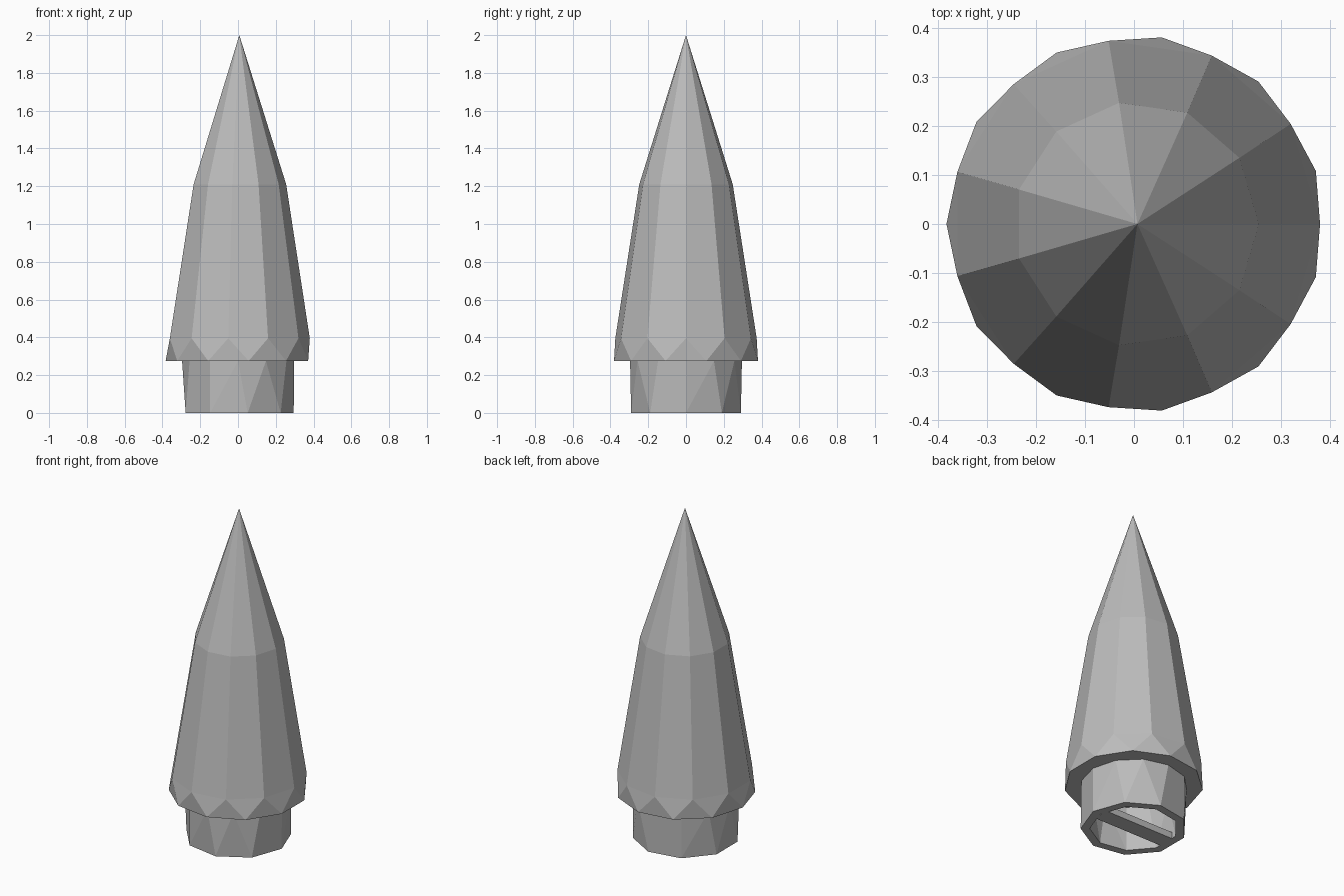
import bpy
import bmesh
from math import cos, sin, tau

cube = bpy.data.objects.get("Cube")
if cube:
    bpy.data.objects.remove(cube, do_unlink=True)

grey = bpy.data.materials.new("plain_grey")
grey.use_nodes = True
grey.diffuse_color = (0.5, 0.5, 0.5, 1)
shader = next(n for n in grey.node_tree.nodes if n.type == "BSDF_PRINCIPLED")
shader.inputs["Base Color"].default_value = grey.diffuse_color


def ring(bm, sides, radius, z, phase=0.0, cx=0.0):
    """Ring of vertices; phase is a fraction of one side."""
    verts = []
    for i in range(sides):
        a = tau * (i + phase) / sides
        verts.append(bm.verts.new((cx + radius * cos(a), radius * sin(a), z)))
    return verts, phase


def stitch(bm, low, high):
    """Join two rings that may differ in side count or phase."""
    (a, pa), (b, pb) = low, high
    n, m = len(a), len(b)
    i = j = 0
    while i < n or j < m:
        step = (i + 1 + pa) / n - (j + 1 + pb) / m
        here, there = a[i % n], b[j % m]
        if i < n and j < m and abs(step) < 1e-6:
            bm.faces.new((here, a[(i + 1) % n], b[(j + 1) % m], there))
            i, j = i + 1, j + 1
        elif j == m or (i < n and step < 0):
            bm.faces.new((here, a[(i + 1) % n], there))
            i += 1
        else:
            bm.faces.new((here, b[(j + 1) % m], there))
            j += 1


def finish(bm, name):
    bmesh.ops.recalc_face_normals(bm, faces=bm.faces)
    mesh = bpy.data.meshes.new(name)
    bm.to_mesh(mesh)
    bm.free()
    mesh.materials.append(grey)
    obj = bpy.data.objects.new(name, mesh)
    bpy.context.collection.objects.link(obj)
    return obj


# Pointed eleven-sided body with a zigzag lower edge
bm = bmesh.new()
flange = ring(bm, 11, 0.385, 0.275, 0.5, 0.002)
shoulder = ring(bm, 11, 0.378, 0.395, 0, 0.002)
waist = ring(bm, 11, 0.25, 1.21, 0, 0.005)
stitch(bm, flange, shoulder)
stitch(bm, shoulder, waist)
tip = bm.verts.new((0.007, 0, 2))
top = waist[0]
for k, v in enumerate(top):
    bm.faces.new((v, top[(k + 1) % len(top)], tip))
bm.faces.new(flange[0])
finish(bm, "pointed_body")

# Hollow collar, nine sides below and twelve above
bm = bmesh.new()
outer_low = ring(bm, 9, 0.295, 0)
outer_high = ring(bm, 12, 0.296, 0.275)
inner_low = ring(bm, 9, 0.245, 0)
inner_high = ring(bm, 12, 0.246, 0.275)
for pair in ((outer_low, outer_high), (inner_low, inner_high),
             (outer_low, inner_low), (outer_high, inner_high)):
    stitch(bm, *pair)
finish(bm, "base_collar")

# Flat bar across the collar opening
bm = bmesh.new()
bmesh.ops.create_cube(bm, size=1)
bmesh.ops.scale(bm, vec=(0.48, 0.1, 0.04), verts=bm.verts)
bmesh.ops.translate(bm, vec=(0, 0, 0.02), verts=bm.verts)
finish(bm, "cross_bar")
